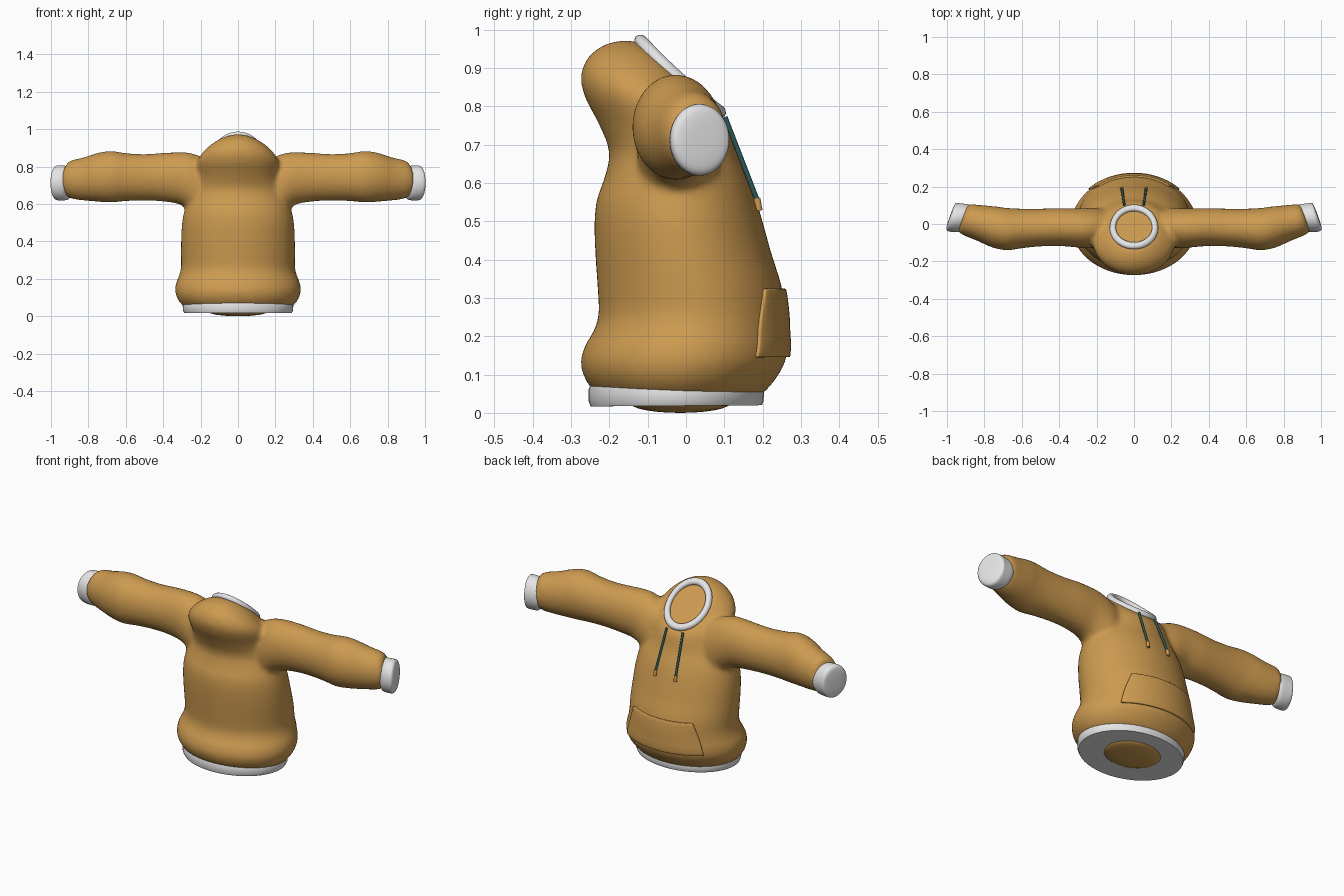
import bpy, bmesh, math
from mathutils import Vector, Matrix

if "Cube" in bpy.data.objects:
    bpy.data.objects.remove(bpy.data.objects["Cube"])


def material(name, rgb):
    m = bpy.data.materials.new(name)
    m.diffuse_color = (*rgb, 1)
    m.use_nodes = True
    m.node_tree.nodes["Principled BSDF"].inputs["Base Color"].default_value = m.diffuse_color
    return m


TAN = material("tan fabric", (0.61, 0.325, 0.08))
WHITE = material("white ribbing", (0.78, 0.78, 0.78))
TEAL = material("dark teal cord", (0.025, 0.095, 0.09))


def smooth_rows(rows, steps):
    """Catmull-Rom interpolation between rows of numbers."""
    out = []
    for i in range(len(rows) - 1):
        p0, p1 = rows[max(i - 1, 0)], rows[i]
        p2, p3 = rows[i + 1], rows[min(i + 2, len(rows) - 1)]
        for s in range(steps):
            t = s / steps
            out.append([0.5 * (2 * b + (c - a) * t + (2 * a - 5 * b + 4 * c - d) * t * t
                               + (3 * b - a - 3 * c + d) * t ** 3)
                        for a, b, c, d in zip(p0, p1, p2, p3)])
    return out + [list(rows[-1])]


def finish(name, bm, mat):
    bmesh.ops.recalc_face_normals(bm, faces=bm.faces)
    me = bpy.data.meshes.new(name)
    bm.to_mesh(me)
    bm.free()
    me.materials.append(mat)
    ob = bpy.data.objects.new(name, me)
    bpy.context.collection.objects.link(ob)
    for p in me.polygons:
        p.use_smooth = True
    return ob


def loft(bm, rings, sides=40):
    """Skin elliptical rings given as (centre, half axis, half axis), capped."""
    loops = []
    for c, u, v in rings:
        loops.append([bm.verts.new(Vector(c) + Vector(u) * math.cos(a) + Vector(v) * math.sin(a))
                      for a in (2 * math.pi * k / sides for k in range(sides))])
    for l0, l1 in zip(loops, loops[1:]):
        for k in range(sides):
            j = (k + 1) % sides
            bm.faces.new((l0[k], l0[j], l1[j], l1[k]))
    bm.faces.new(loops[0])
    bm.faces.new(loops[-1])


def sharp(ob, deg=40):
    bpy.ops.object.select_all(action='DESELECT')
    ob.select_set(True)
    bpy.context.view_layer.objects.active = ob
    bpy.ops.object.shade_smooth_by_angle(angle=math.radians(deg))


# Torso and hood: back y, back z, front y, front z, half width
TORSO = [(-.235, .05, .195, .045, .285), (-.262, .085, .228, .08, .318),
         (-.275, .13, .258, .13, .336), (-.264, .175, .264, .175, .332),
         (-.24, .215, .262, .215, .316), (-.228, .26, .26, .26, .305),
         (-.231, .33, .25, .33, .305), (-.237, .42, .222, .42, .304),
         (-.239, .50, .20, .50, .299), (-.232, .56, .182, .56, .288),
         (-.214, .61, .163, .61, .27), (-.2, .68, .136, .67, .238),
         (-.228, .755, .123, .72, .222), (-.262, .82, .115, .745, .222),
         (-.275, .875, .11, .755, .222), (-.258, .925, .105, .762, .205),
         (-.215, .96, .10, .767, .175), (-.16, .973, .098, .772, .14),
         (-.125, .968, .09, .775, .115)]


def torso_ring(r):
    b, f = Vector((0, r[0], r[1])), Vector((0, r[2], r[3]))
    return (b + f) / 2, (r[4], 0, 0), (f - b) / 2


# Sleeve: x, back y, front y, bottom z, top z, skew of the ring in x
SLEEVE = [(.10, -.08, .06, .60, .80, 0), (.19, -.12, .085, .50, .85, 0),
          (.25, -.13, .085, .555, .872, 0), (.31, -.125, .083, .597, .877, 0),
          (.40, -.118, .085, .613, .873, 0), (.50, -.12, .082, .618, .867, 0),
          (.60, -.13, .082, .615, .872, 0), (.68, -.141, .086, .608, .884, 0),
          (.75, -.125, .094, .612, .873, -.01), (.82, -.09, .10, .618, .85, -.018),
          (.88, -.065, .105, .626, .837, -.022), (.905, -.05, .105, .635, .825, -.024),
          (.92, -.035, .095, .65, .80, -.024)]


def arm_rings(rows, side):
    return [((side * x, (yb + yf) / 2, (zb + zt) / 2),
             (side * sk, (yf - yb) / 2, 0), (0, 0, (zt - zb) / 2))
            for x, yb, yf, zb, zt, sk in rows]


torso_rows = smooth_rows(TORSO, 4)
bm = bmesh.new()
loft(bm, [torso_ring(r) for r in torso_rows], 48)
for side in (1, -1):
    loft(bm, arm_rings(smooth_rows(SLEEVE, 4), side))
body = finish("sweater_body", bm, TAN)
mod = body.modifiers.new("fuse", 'REMESH')
mod.mode, mod.voxel_size, mod.use_smooth_shade = 'VOXEL', 0.013, True
mod = body.modifiers.new("soften", 'SMOOTH')
mod.factor, mod.iterations = 0.5, 7

# Sleeve cuffs with slightly domed ends
CUFF = [(.90, -.03, .10, .635, .79, -.024), (.913, -.042, .106, .622, .802, -.024),
        (.94, -.043, .109, .619, .806, -.024), (.965, -.040, .112, .620, .806, -.024),
        (.976, -.034, .112, .627, .80, -.024), (.982, -.018, .10, .645, .782, -.021),
        (.986, .01, .065, .68, .745, -.01)]
for side, label in ((1, "right"), (-1, "left")):
    bm = bmesh.new()
    loft(bm, arm_rings(smooth_rows(CUFF, 2), side))
    finish(label + "_cuff", bm, WHITE)

# Waistband
bm = bmesh.new()
WAIST = [(-.235, .017, .185, .02, .275), (-.249, .017, .198, .02, .288),
         (-.254, .03, .202, .03, .294), (-.254, .062, .204, .052, .296),
         (-.247, .08, .20, .066, .29), (-.2, .085, .17, .075, .25)]
loft(bm, [torso_ring(r) for r in WAIST], 48)
sharp(finish("waistband", bm, WHITE), 50)

# Lining bulging out under the waistband
bm = bmesh.new()
bmesh.ops.create_uvsphere(bm, u_segments=24, v_segments=12, radius=1,
                          matrix=Matrix.Translation((0, -.015, .025)) @ Matrix.Diagonal((.16, .13, .025, 1)))
finish("bottom_lining", bm, TAN)

# White rim of the hood opening, bent down a little at its sides
bpy.ops.mesh.primitive_torus_add(major_segments=48, minor_segments=12,
                                 major_radius=.113, minor_radius=.017)
rim = bpy.context.object
rim.name = rim.data.name = "hood_rim"
rim.data.materials.append(WHITE)
tilt = Matrix.Translation((0, -.018, .875)) @ Matrix.Rotation(math.radians(-42), 4, 'X')
for v in rim.data.vertices:
    x, y, z = v.co
    v.co = tilt @ Vector((x, y * 1.2, z - .5 * x * x + .004))
for p in rim.data.polygons:
    p.use_smooth = True


# Front pocket: a padded panel following the torso front
def front_y(x, z):
    for a, b in zip(torso_rows, torso_rows[1:]):
        if a[3] <= z <= b[3]:
            t = (z - a[3]) / (b[3] - a[3])
            back, front, w = (a[i] + (b[i] - a[i]) * t for i in (0, 2, 4))
            return (back + front) / 2 + (front - back) / 2 * math.sqrt(max(0, 1 - (x / w) ** 2))


bm = bmesh.new()
NX, NZ = 24, 10
grid = []
for j in range(NZ + 1):
    t = j / NZ
    z = .145 + .18 * t
    half = .245 - .055 * t ** 1.3
    grid.append([])
    for i in range(NX + 1):
        x = half * (2 * i / NX - 1)
        grid[-1].append(bm.verts.new((x, front_y(x, z) + .010, z)))
for j in range(NZ):
    for i in range(NX):
        bm.faces.new((grid[j][i], grid[j][i + 1], grid[j + 1][i + 1], grid[j + 1][i]))
pocket = finish("front_pocket", bm, TAN)
for p in pocket.data.polygons:
    if p.normal.y < 0:
        p.flip()
mod = pocket.modifiers.new("padding", 'SOLIDIFY')
mod.thickness, mod.offset = .025, -1
mod = pocket.modifiers.new("soft_edge", 'BEVEL')
mod.width, mod.segments = .004, 2


# Drawstrings with tan tips
def rod(name, a, b, r, mat):
    a, b = Vector(a), Vector(b)
    d = (b - a).normalized()
    u = d.orthogonal().normalized()
    bm = bmesh.new()
    loft(bm, [(a, u * r, d.cross(u) * r), (b, u * r, d.cross(u) * r)], 10)
    sharp(finish(name, bm, mat))


for side, label in ((1, "right"), (-1, "left")):
    rod(label + "_drawstring", (side * .052, .102, .772), (side * .064, .186, .555), .0065, TEAL)
    rod(label + "_string_tip", (side * .064, .185, .56), (side * .065, .191, .528), .009, TAN)
